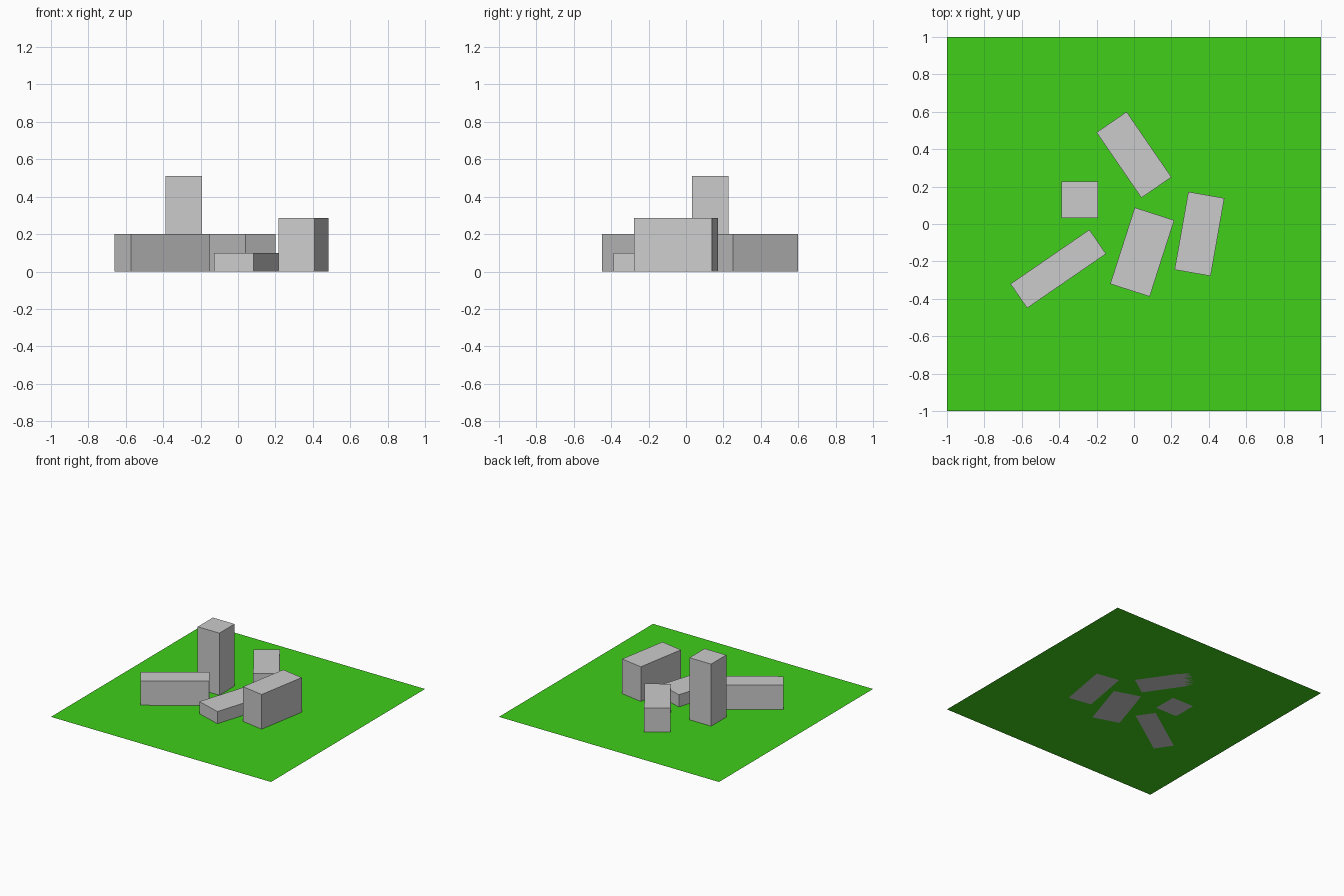
import bpy
from math import radians

if "Cube" in bpy.data.objects:
    bpy.data.objects.remove(bpy.data.objects["Cube"])


def block(name, x, y, width, depth, height, turn):
    """Box standing on z = 0, turned about the vertical axis."""
    bpy.ops.mesh.primitive_cube_add(
        size=1, location=(x, y, height / 2), rotation=(0, 0, radians(turn)))
    obj = bpy.context.object
    obj.name = name
    obj.scale = (width, depth, height)
    bpy.ops.object.transform_apply(location=False, rotation=False, scale=True)
    return obj


# Lawn
grass = bpy.data.materials.new("grass_green")
grass.diffuse_color = (0.05, 0.62, 0.01, 1)
grass.use_nodes = True
grass.node_tree.nodes["Principled BSDF"].inputs["Base Color"].default_value = grass.diffuse_color
bpy.ops.mesh.primitive_plane_add(size=2)
lawn = bpy.context.object
lawn.name = "lawn"
lawn.data.materials.append(grass)

# Buildings: name, x, y, width, depth, height, turn in degrees
for building in (
    ("tower", -0.29, 0.13, 0.197, 0.197, 0.51, 0),
    ("back_building", 0.0, 0.37, 0.195, 0.424, 0.2, 34.5),
    ("right_building", 0.35, -0.053, 0.196, 0.423, 0.285, -10),
    ("low_building", 0.044, -0.15, 0.222, 0.429, 0.1, -17.8),
    ("left_building", -0.405, -0.24, 0.512, 0.157, 0.2, 34.5),
):
    block(*building)
